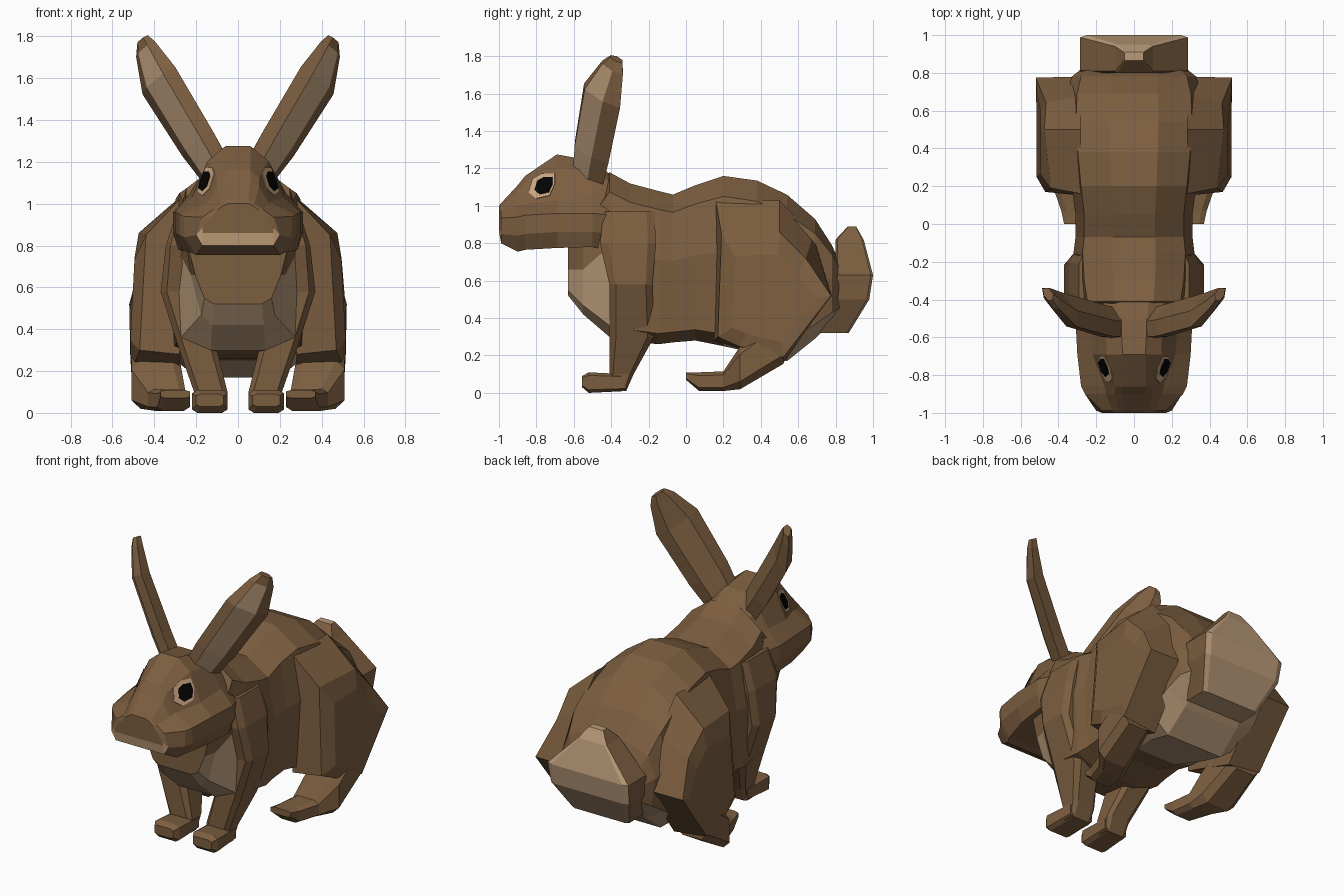
import bpy, bmesh
from mathutils import Vector
from mathutils.bvhtree import BVHTree


def material(name, rgb):
    m = bpy.data.materials.new(name)
    m.diffuse_color = (*rgb, 1)
    return m


MATS = [material("brown_fur", (0.202, 0.112, 0.051)),
        material("tan_fur", (0.49, 0.325, 0.19)),
        material("eye_rim", (0.60, 0.38, 0.22)),
        material("eye_black", (0.001, 0.001, 0.001)),
        material("chin_tan", (0.60, 0.38, 0.21))]


def loft(name, rings, rule=None, base=0):
    """Skin a list of equal-length point rings, cap both ends, colour by rule."""
    bm = bmesh.new()
    vs = [[bm.verts.new(p) for p in r] for r in rings]
    n = len(vs[0])
    for a, b in zip(vs, vs[1:]):
        for i in range(n):
            j = (i + 1) % n
            bm.faces.new((a[i], a[j], b[j], b[i]))
    bm.faces.new(vs[0])
    bm.faces.new(vs[-1])
    bmesh.ops.recalc_face_normals(bm, faces=bm.faces)
    for f in bm.faces:
        f.material_index = rule(f.calc_center_median(), f.normal) if rule else base
    me = bpy.data.meshes.new(name)
    bm.to_mesh(me)
    bm.free()
    for m in MATS:
        me.materials.append(m)
    ob = bpy.data.objects.new(name, me)
    bpy.context.collection.objects.link(ob)
    return ob


def octagon(u0, u1, v0, v1, c):
    """Rectangle with chamfered corners, c = share of each side cut away."""
    du, dv = (u1 - u0) * c, (v1 - v0) * c
    return [(u0 + du, v0), (u1 - du, v0), (u1, v0 + dv), (u1, v1 - dv),
            (u1 - du, v1), (u0 + du, v1), (u0, v1 - dv), (u0, v0 + dv)]


def sym(y, half):
    """Mirror a right-hand half section (top to bottom) into a full ring."""
    return [(x, y, z) for x, z in half] + [(-x, y, z) for x, z in reversed(half)]


# Torso: y, bottom, top, half width
torso = [(-0.63, 0.52, 0.80, 0.25), (-0.55, 0.42, 0.90, 0.275), (-0.41, 0.30, 1.18, 0.29),
         (-0.30, 0.28, 1.12, 0.31), (-0.15, 0.26, 1.08, 0.32), (-0.07, 0.27, 1.06, 0.31),
         (0.05, 0.28, 1.11, 0.31), (0.20, 0.25, 1.16, 0.33), (0.38, 0.21, 1.135, 0.35),
         (0.54, 0.17, 1.06, 0.36), (0.69, 0.29, 0.93, 0.355), (0.78, 0.38, 0.79, 0.33),
         (0.82, 0.42, 0.70, 0.28)]
CHEST = [(0.36, 1), (0.95, 0.96), (0.82, 0.5), (0.64, 0.1), (0.45, 0)]
BARREL = [(0.36, 1), (0.85, 0.88), (1, 0.55), (0.94, 0.07), (0.45, 0)]
RUMP = [(0.36, 1), (0.85, 0.88), (1, 0.55), (0.92, 0.12), (0.55, 0)]


def torso_rule(c, n):
    chest = c.y < -0.42 and c.z < 0.72 and n.y > -0.95
    rump = c.y > 0.25 and n.z < -0.3
    return 1 if chest or rump else 0


loft("torso", [sym(y, [(w * a, b + (t - b) * k) for a, k in
                       (CHEST if y < -0.5 else RUMP if y > 0.3 else BARREL)])
               for y, b, t, w in torso], torso_rule)

# Head
head = loft("head", [
    sym(-1.00, [(0.05, 1.00), (0.07, 0.99), (0.10, 0.97), (0.12, 0.94), (0.17, 0.885), (0.17, 0.86)]),
    sym(-0.988, [(0.05, 1.015), (0.08, 1.00), (0.115, 0.975), (0.17, 0.935), (0.20, 0.85), (0.17, 0.80)]),
    sym(-0.90, [(0.06, 1.11), (0.10, 1.08), (0.15, 1.00), (0.26, 0.94), (0.255, 0.84), (0.20, 0.755)]),
    sym(-0.86, [(0.06, 1.16), (0.10, 1.125), (0.155, 1.01), (0.28, 0.95), (0.28, 0.85), (0.22, 0.765)]),
    sym(-0.69, [(0.06, 1.275), (0.145, 1.205), (0.22, 1.03), (0.30, 0.96), (0.30, 0.86), (0.265, 0.775)]),
    sym(-0.50, [(0.07, 1.24), (0.15, 1.18), (0.23, 1.05), (0.31, 0.96), (0.31, 0.86), (0.285, 0.78)]),
    sym(-0.38, [(0.08, 1.15), (0.16, 1.11), (0.22, 1.03), (0.27, 0.95), (0.27, 0.85), (0.22, 0.76)]),
], lambda c, n: 4 if c.y < -0.98 and c.z < 0.87 else 0)
head_tree = BVHTree.FromPolygons([v.co for v in head.data.vertices],
                                 [p.vertices[:] for p in head.data.polygons])

# Eye outline as (y, z) offsets
EYE = [(-0.065, -0.03), (-0.03, -0.06), (0.035, -0.045), (0.06, 0.01),
       (0.06, 0.06), (0.0, 0.06), (-0.045, 0.035)]

# Ear: centre, half width, half thickness
EAR = [((0.10, -0.52, 1.15), 0.11, 0.06), ((0.19, -0.50, 1.29), 0.13, 0.06),
       ((0.375, -0.445, 1.59), 0.14, 0.055), ((0.44, -0.39, 1.74), 0.08, 0.035),
       ((0.455, -0.37, 1.785), 0.045, 0.025)]
EAR_SHAPE = [(-1, 0.1), (-0.65, 0.9), (0.35, 0.9), (1, 0.1), (0.5, -0.9), (-0.5, -0.9)]

for s, side in ((1, "right"), (-1, "left")):
    flip = Vector((s, 1, 1))

    # Eye plates laid on the slope of the head
    hit, nrm, _, _ = head_tree.ray_cast(Vector((s, -0.768, 1.105)), Vector((-s, 0, 0)))
    for part, k, d, m in (("eye_rim", 1.12, 0.005, 2), ("eye_pupil", 0.76, 0.009, 3)):
        outline = []
        for y, z in EYE:
            y, z = y * k + (0.010 if m == 3 else 0), z * k
            outline.append(hit + Vector((-(nrm.y * y + nrm.z * z) / nrm.x, y, z)))
        loft(f"{part}_{side}", [outline, [p + nrm * d for p in outline]], base=m)

    # Ear with pale inner face
    n = Vector((0.7, -0.7, -0.2)).normalized()
    w = Vector((0.56, 0.69, -0.47)).normalized()
    face = n * flip
    loft(f"ear_{side}",
         [[(Vector(c) + w * hw * a + n * ht * b) * flip for a, b in EAR_SHAPE] for c, hw, ht in EAR],
         lambda c, nn: 1 if nn.dot(face) > 0.93 and c.z < 1.74 else 0)

    # Front leg: z, x range, y range
    leg = [(0.97, 0.18, 0.29, -0.44, -0.17), (0.80, 0.20, 0.345, -0.46, -0.16),
           (0.58, 0.17, 0.37, -0.41, -0.18), (0.30, 0.10, 0.28, -0.41, -0.17),
           (0.10, 0.05, 0.21, -0.41, -0.28), (0.01, 0.06, 0.20, -0.40, -0.32)]
    loft(f"front_leg_{side}", [[(s * x, y, z) for x, y in octagon(*r, 0.15)] for z, *r in leg])

    # Front paw: y, x range, z range
    paw = [(-0.555, 0.07, 0.20, 0.03, 0.09), (-0.52, 0.05, 0.22, 0.0, 0.11),
           (-0.32, 0.05, 0.21, 0.01, 0.10)]
    loft(f"front_paw_{side}", [[(s * x, y, z) for x, z in octagon(*r, 0.15)] for y, *r in paw])

    # Thigh: inner outline, outer outline, raised outer panel
    inner = [(0.15, 0.28), (0.16, 1.02), (0.50, 1.03), (0.68, 0.84), (0.78, 0.52), (0.52, 0.16), (0.28, 0.24)]
    outer = [(0.47, 0.17, 0.30), (0.44, 0.19, 0.85), (0.475, 0.50, 0.86), (0.465, 0.64, 0.72),
             (0.52, 0.775, 0.52), (0.51, 0.52, 0.19), (0.49, 0.28, 0.25)]
    panel = [(0.495 if z > 0.6 else 0.515, 0.48 + (y - 0.48) * 0.75, 0.46 + (z - 0.46) * 0.7)
             for x, y, z in outer]
    loft(f"thigh_{side}", [[(s * 0.28, y, z) for y, z in inner],
                           [(s * x, y, z) for x, y, z in outer],
                           [(s * x, y, z) for x, y, z in panel]])

    # Hind foot: y, x range, z range
    foot = [(0.0, 0.23, 0.37, 0.07, 0.11), (0.07, 0.23, 0.385, 0.01, 0.11),
            (0.20, 0.25, 0.43, 0.01, 0.115), (0.29, 0.27, 0.51, 0.02, 0.25),
            (0.52, 0.30, 0.51, 0.155, 0.42)]
    loft(f"hind_foot_{side}", [[(s * x, y, z) for x, z in octagon(*r, 0.18)] for y, *r in foot])

# Tail: z, half width, y range
tail = [(0.89, 0.05, 0.865, 0.91), (0.82, 0.10, 0.80, 0.95), (0.63, 0.285, 0.80, 1.0),
        (0.50, 0.275, 0.76, 0.98), (0.32, 0.20, 0.68, 0.87)]
loft("tail", [[(x, y, z) for x, y in octagon(-w, w, a, b, 0.06)] for z, w, a, b in tail],
     lambda c, n: 1 if n.y > 0.3 or n.z < -0.5 or c.z > 0.88 else 0)
